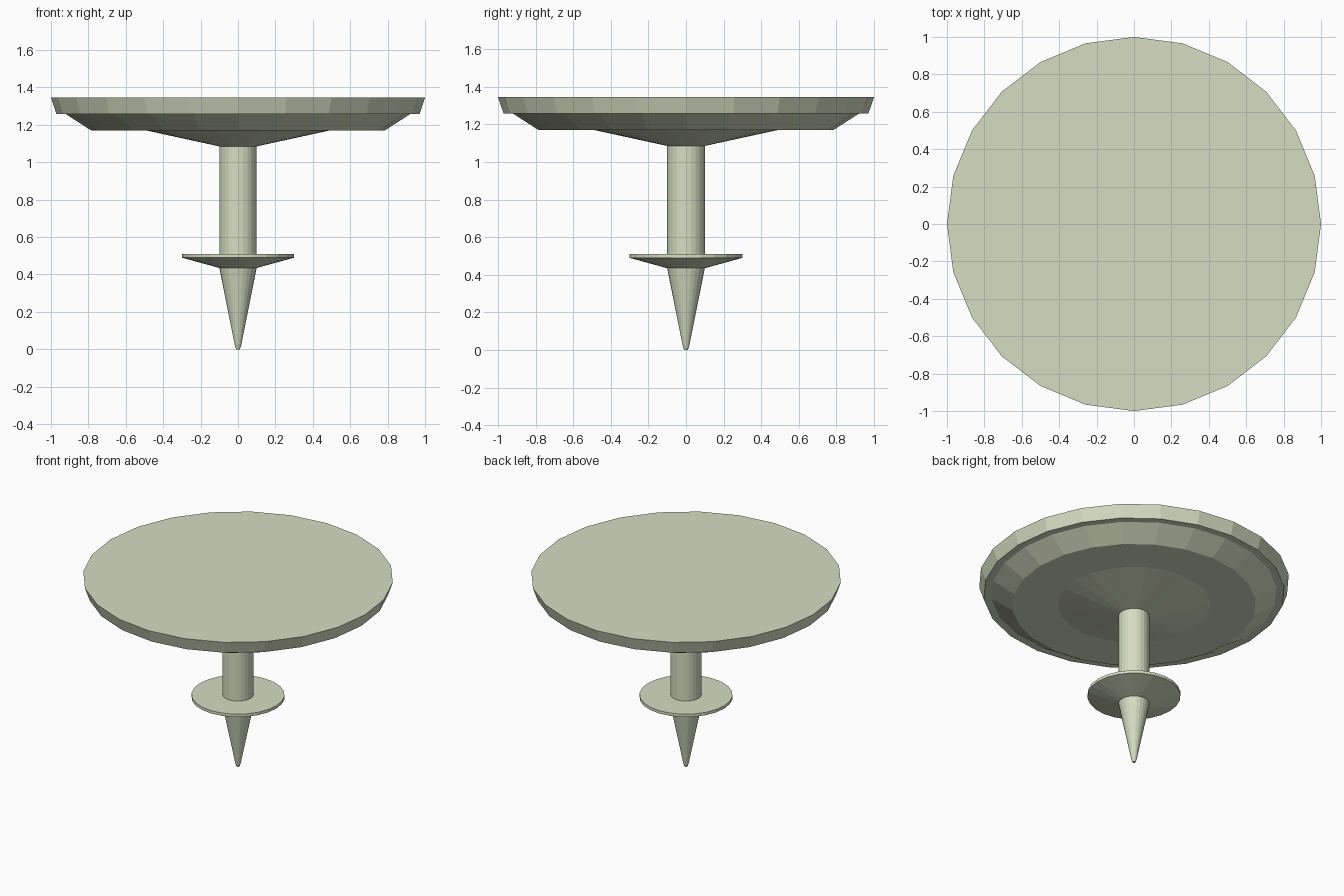
import bpy, bmesh, math

if "Cube" in bpy.data.objects:
    bpy.data.objects.remove(bpy.data.objects["Cube"])

SIDES = 24

mat = bpy.data.materials.new("pale_green")
mat.diffuse_color = (0.67, 0.72, 0.54, 1)
mat.use_nodes = True
mat.node_tree.nodes["Principled BSDF"].inputs["Base Color"].default_value = mat.diffuse_color


def lathe(name, profile, cap_bottom=False, cap_top=False):
    """Revolve (radius, z) points, listed from bottom to top, around z."""
    bm = bmesh.new()
    rings = [[bm.verts.new((r * math.cos(2 * math.pi * i / SIDES),
                            r * math.sin(2 * math.pi * i / SIDES), z))
              for i in range(SIDES)] for r, z in profile]
    for a, b in zip(rings, rings[1:]):
        for i in range(SIDES):
            j = (i + 1) % SIDES
            bm.faces.new((a[i], a[j], b[j], b[i]))
    if cap_bottom:
        bm.faces.new(rings[0][::-1])
    if cap_top:
        bm.faces.new(rings[-1])
    mesh = bpy.data.meshes.new(name)
    bm.to_mesh(mesh)
    bm.free()
    mesh.materials.append(mat)
    obj = bpy.data.objects.new(name, mesh)
    bpy.context.collection.objects.link(obj)
    return obj


# pointed spike with a small blunt tip
lathe("spike", [(0.01, 0), (0.018, 0.025), (0.1, 0.435)], cap_bottom=True)

# thin flange with a conical underside
lathe("flange", [(0.1, 0.435), (0.3, 0.49), (0.3, 0.51), (0.1, 0.51)])

# round stem
lathe("stem", [(0.1, 0.51), (0.1, 1.085)])

# stepped dish with a flat, closed top
lathe("dish", [(0.1, 1.085), (0.49, 1.17), (0.785, 1.17), (0.92, 1.257),
               (0.97, 1.257), (1.0, 1.345)], cap_top=True)
